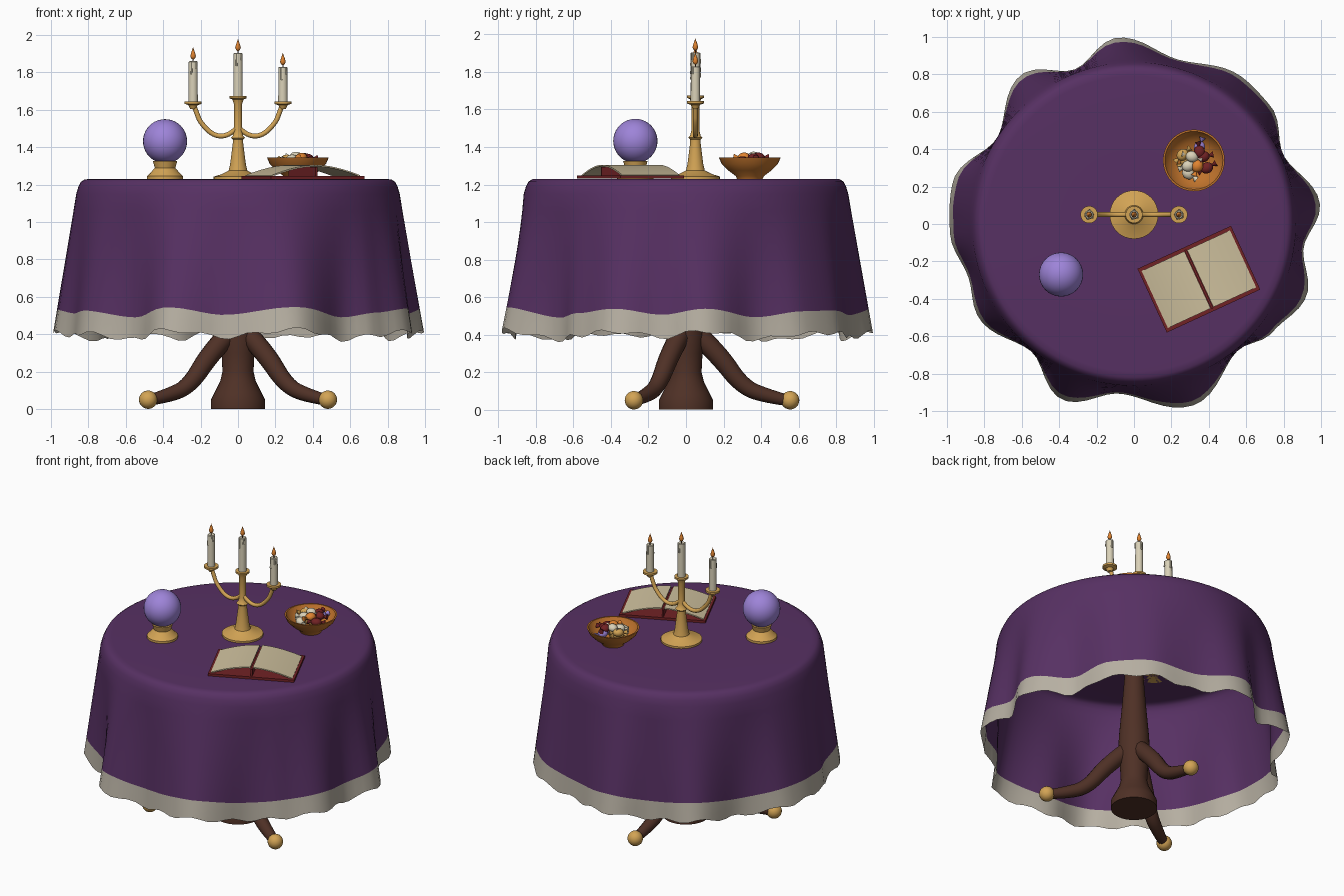
import bpy, bmesh, math, random
from mathutils import Vector, Matrix

if "Cube" in bpy.data.objects:
    bpy.data.objects.remove(bpy.data.objects["Cube"])

random.seed(4)

def mat(name, r, g, b):
    m = bpy.data.materials.new(name)
    m.diffuse_color = (r, g, b, 1)
    m.use_nodes = True
    m.node_tree.nodes["Principled BSDF"].inputs["Base Color"].default_value = m.diffuse_color
    return m

PURPLE = mat("purple cloth", .095, .030, .125)
TRIM = mat("grey trim", .47, .43, .36)
WOOD = mat("dark wood", .078, .030, .019)
GOLD = mat("gold", .65, .37, .09)
LILAC = mat("lilac glass", .34, .23, .69)
WAX = mat("cream wax", .70, .64, .48)
FLAME = mat("flame orange", .75, .23, .03)
RED = mat("book red", .165, .016, .018)
PAGE = mat("page", .62, .53, .34)
BOWL = mat("amber bowl", .52, .17, .025)

def finish(name, bm, *mats, angle=40):
    me = bpy.data.meshes.new(name)
    bm.to_mesh(me)
    bm.free()
    ob = bpy.data.objects.new(name, me)
    bpy.context.collection.objects.link(ob)
    for m in mats:
        me.materials.append(m)
    bpy.ops.object.select_all(action='DESELECT')
    ob.select_set(True)
    bpy.context.view_layer.objects.active = ob
    bpy.ops.object.shade_smooth_by_angle(angle=math.radians(angle))
    return ob

def lathe(name, profile, m, at=(0, 0), n=32):
    """Revolve (radius, z) points about a vertical axis; radius 0 closes an end."""
    bm = bmesh.new()
    rings = []
    for r, z in profile:
        k = 1 if r == 0 else n
        rings.append([bm.verts.new((at[0] + r * math.cos(2 * math.pi * i / n),
                                    at[1] + r * math.sin(2 * math.pi * i / n), z)) for i in range(k)])
    for a, b in zip(rings, rings[1:]):
        for i in range(n):
            q = [a[i % len(a)], a[(i + 1) % len(a)], b[(i + 1) % len(b)], b[i % len(b)]]
            bm.faces.new(list(dict.fromkeys(q)))
    bmesh.ops.recalc_face_normals(bm, faces=bm.faces)
    return finish(name, bm, m)

def ball(name, c, r, m, scale=(1, 1, 1), u=32, v=20):
    bm = bmesh.new()
    bmesh.ops.create_uvsphere(bm, u_segments=u, v_segments=v, radius=r,
                              matrix=Matrix.Translation(c) @ Matrix.Diagonal((*scale, 1)))
    return finish(name, bm, m)

def tube(name, pts, m, bevel=4):
    """Smooth tube through (x, y, z, radius) points."""
    cu = bpy.data.curves.new(name, 'CURVE')
    cu.dimensions = '3D'
    cu.bevel_depth, cu.bevel_resolution, cu.use_fill_caps = 1, bevel, True
    s = cu.splines.new('NURBS')
    s.points.add(len(pts) - 1)
    for p, (x, y, z, r) in zip(s.points, pts):
        p.co, p.radius = (x, y, z, 1), r
    s.use_endpoint_u, s.order_u, s.resolution_u = True, 3, 8
    ob = bpy.data.objects.new(name, cu)
    bpy.context.collection.objects.link(ob)
    bpy.ops.object.select_all(action='DESELECT')
    ob.select_set(True)
    bpy.context.view_layer.objects.active = ob
    bpy.ops.object.convert(target='MESH')
    ob = bpy.context.object
    ob.data.materials.clear()
    ob.data.materials.append(m)
    bpy.ops.object.shade_smooth_by_angle(angle=math.radians(40))

# Tablecloth: hem radius by angle in degrees (irregular folds)
FOLDS = [(-177, .985), (-162, .93), (-149, .97), (-129, .875), (-112, 1.015), (-95, .91), (-72, 1.02),
         (-50, .875), (-38, .94), (-23, 1.0), (-8, .915), (6, 1.0), (25, .88), (41, .965), (54, .975),
         (75, .91), (95, 1.0), (111, .885), (127, 1.0), (148, .865), (167, .995), (183, .985)]

def hem_radius(deg):
    for (a, ra), (b, rb) in zip(FOLDS, FOLDS[1:]):
        if a <= deg <= b:
            return ra + (rb - ra) * (1 - math.cos(math.pi * (deg - a) / (b - a))) / 2

N = 120
bm = bmesh.new()
rings = [[] for _ in range(15)]
for i in range(N):
    deg = -177 + 360 * i / N
    R = hem_radius(deg)
    band = .5 + .38 * (R - .9)
    hem = band - .12 + .012 * math.sin(i * 1.3)
    pts = [(.4, 1.23), (.79, 1.23), (.82, 1.228), (.84, 1.215), (.853, 1.19), (.865, 1.15)]
    tb = (1.15 - band) / (1.15 - hem)
    ts = [tb * k / 7 for k in range(1, 8)] + [(tb + 1) / 2, 1]
    pts += [(.865 + (R - .865) * t, 1.15 + (hem - 1.15) * t) for t in ts]
    a = math.radians(deg)
    for ring, (r, z) in zip(rings, pts):
        ring.append(bm.verts.new((r * math.cos(a), r * math.sin(a), z)))
centre = bm.verts.new((0, 0, 1.23))
for i in range(N):
    j = (i + 1) % N
    bm.faces.new((centre, rings[0][i], rings[0][j]))
    for k in range(14):
        f = bm.faces.new((rings[k][i], rings[k + 1][i], rings[k + 1][j], rings[k][j]))
        f.material_index = 1 if k >= 12 else 0
finish("tablecloth", bm, PURPLE, TRIM)

# Pedestal and three feet
lathe("pedestal", [(0, 0), (.145, 0), (.145, .05), (.125, .09), (.095, .15), (.083, .2), (.088, .3), (.1, .4),
                   (.095, .52), (.075, .75), (.06, .95), (.06, 1.22), (0, 1.22)], WOOD)
for k in range(3):
    a = math.radians(90 + 120 * k)
    c, s = math.cos(a), math.sin(a)
    path = [(.05, .41, .055), (.17, .30, .055), (.30, .12, .045), (.44, .07, .038), (.54, .05, .03)]
    tube("leg_%d" % k, [(r * c, r * s, z, w) for r, z, w in path], WOOD)
    ball("foot_%d" % k, (.555 * c, .555 * s, .05), .049, GOLD, u=20, v=14)

# Crystal ball on its stand
lathe("ball_stand", [(0, 1.23), (.097, 1.23), (.097, 1.245), (.08, 1.26), (.055, 1.29), (.065, 1.325), (0, 1.325)],
      GOLD, (-.39, -.27))
ball("crystal_ball", (-.39, -.27, 1.432), .118, LILAC)

# Candelabra
CY = .05
lathe("candelabra_stem", [(0, 1.23), (.13, 1.23), (.13, 1.243), (.09, 1.255), (.05, 1.275), (.042, 1.31),
                          (.028, 1.42), (.028, 1.44), (.038, 1.45), (.028, 1.46), (.021, 1.49), (.021, 1.63),
                          (.03, 1.655), (.045, 1.662), (.045, 1.674), (0, 1.674)], GOLD, (0, CY))
for side, x in (("left", -1), ("right", 1)):
    tube("arm_" + side, [(x * r, CY, z, .013) for r, z in
                         ((.01, 1.5), (.05, 1.46), (.13, 1.46), (.2, 1.53), (.22, 1.58), (.238, 1.63))], GOLD)
    lathe("cup_" + side, [(0, 1.605), (.015, 1.605), (.025, 1.625), (.046, 1.632), (.046, 1.645), (0, 1.645)],
          GOLD, (x * .24, CY))
for side, x, z0, z1 in (("left", -.24, 1.64, 1.86), ("middle", 0, 1.67, 1.905), ("right", .24, 1.64, 1.83)):
    lathe("candle_" + side, [(0, z0), (.025, z0), (.024, z1 - .004), (.02, z1), (0, z1 - .006)], WAX, (x, CY), 20)
    for a, l in ((4.3, .07), (5.6, .04), (1.5, .06)):
        px, py = x + .023 * math.cos(a), CY + .023 * math.sin(a)
        tube("wax_drip_" + side, [(px, py, z1 - .003, .005), (px, py, z1 - l / 2, .005), (px, py, z1 - l, .007)], WAX, 2)
    lathe("wick_" + side, [(0, z1 - .006), (.003, z1 - .006), (.003, z1 + .02), (0, z1 + .02)], WOOD, (x, CY), 8)
    lathe("flame_" + side, [(0, z1 + .008), (.01, z1 + .014), (.015, z1 + .026), (.011, z1 + .043),
                            (.005, z1 + .06), (0, z1 + .075)], FLAME, (x, CY), 16)

# Open book: cover, spine and two arched page sheets
BOOK = Matrix.Translation((.347, -.295, 1.23)) @ Matrix.Rotation(math.radians(24.7), 4, 'Z')

def box(name, c, size, m):
    bm = bmesh.new()
    bmesh.ops.create_cube(bm, size=1, matrix=BOOK @ Matrix.Translation(c) @ Matrix.Diagonal((*size, 1)))
    finish(name, bm, m)

box("book_cover", (0, 0, .009), (.55, .375, .016), RED)
box("book_spine", (0, 0, .038), (.012, .345, .05), RED)
for side, x in (("left", -1), ("right", 1)):
    bm = bmesh.new()
    rows = []
    for i in range(13):
        s = i / 12
        z = .02 + .055 * (1 - s ** 1.7)
        u = x * (.008 + .252 * s)
        rows.append([bm.verts.new(BOOK @ Vector((u, y, z + dz)))
                     for y, dz in ((-.168, 0), (.168, 0), (.168, -.008), (-.168, -.008))])
    for a, b in zip(rows, rows[1:]):
        for k in range(4):
            bm.faces.new((a[k], a[(k + 1) % 4], b[(k + 1) % 4], b[k]))
    bm.faces.new(rows[0])
    bm.faces.new(rows[-1])
    bmesh.ops.recalc_face_normals(bm, faces=bm.faces)
    finish("pages_" + side, bm, PAGE)

# Bowl of wrapped sweets
BX, BY = .32, .34
lathe("bowl", [(0, 1.23), (.068, 1.23), (.075, 1.245), (.115, 1.275), (.15, 1.31), (.165, 1.345), (.155, 1.345),
               (.14, 1.315), (.1, 1.28), (.05, 1.265), (0, 1.262)], BOWL, (BX, BY), 40)

def sweet(name, c, m, turn):
    bm = bmesh.new()
    base = Matrix.Translation(c) @ Matrix.Rotation(turn, 4, 'Z')
    bmesh.ops.create_uvsphere(bm, u_segments=14, v_segments=10, radius=.03,
                              matrix=base @ Matrix.Diagonal((1.15, 1, .85, 1)))
    for x in (-1, 1):
        bmesh.ops.create_cone(bm, cap_ends=True, segments=8, radius1=.004, radius2=.018, depth=.025,
                              matrix=base @ Matrix.Translation((x * .043, 0, 0)) @ Matrix.Rotation(x * math.pi / 2, 4, 'Y'))
    finish(name, bm, m)

SWEETS = [(-.06, .03, 1.335, GOLD), (-.03, -.03, 1.335, WAX), (.02, -.03, 1.345, FLAME), (.07, -.04, 1.325, RED),
          (.05, .02, 1.34, RED), (.03, .07, 1.32, LILAC), (-.01, .02, 1.35, WAX), (-.03, -.07, 1.315, WAX),
          (.02, -.01, 1.305, GOLD), (-.04, 0, 1.3, GOLD), (.03, .045, 1.345, RED)]
for k, (x, y, z, m) in enumerate(SWEETS):
    sweet("sweet_%d" % k, (BX + x, BY + y, z), m, random.uniform(0, math.pi))
